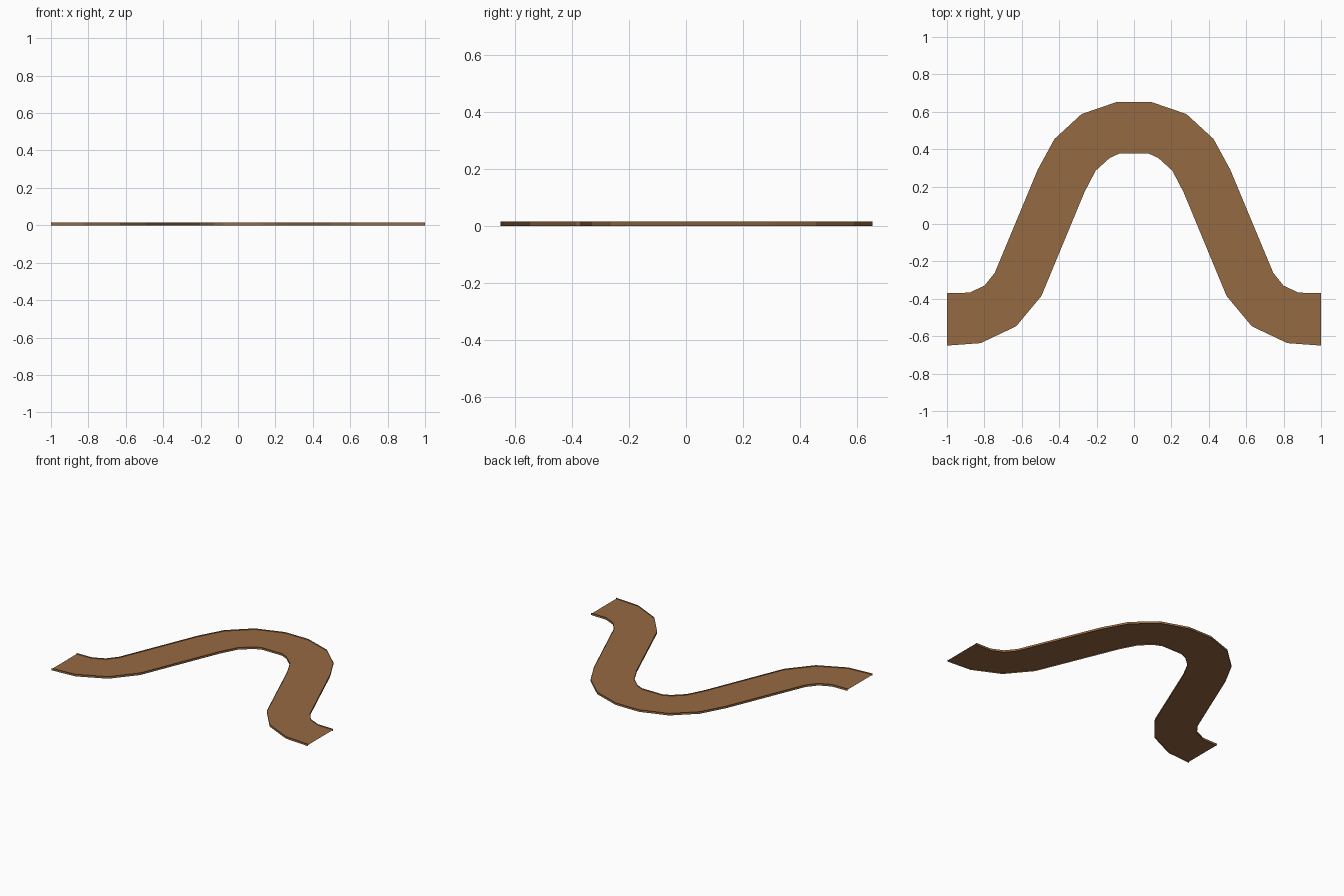
import bpy

if "Cube" in bpy.data.objects:
    bpy.data.objects.remove(bpy.data.objects["Cube"])

HEIGHT = 0.015   # full height of the side strips
DECK = 0.0075    # level of the walking surface

# Left half of both path edges; the right half is mirrored
FAR = [(-1, -.37), (-.88, -.367), (-.80, -.33), (-.745, -.262),
       (-.515, .29), (-.425, .455), (-.28, .588), (-.09, .653)]
NEAR = [(-1, -.65), (-.82, -.637), (-.63, -.547), (-.495, -.385),
        (-.265, .17), (-.205, .285), (-.13, .353), (-.08, .376)]


def mirrored(points):
    return points + [(-x, y) for x, y in reversed(points)]


def strip(name, a, b, mat):
    """Row of quads between two matching lines of points."""
    n = len(a)
    mesh = bpy.data.meshes.new(name)
    faces = [(i, i + 1, n + i + 1, n + i) for i in range(n - 1)]
    mesh.from_pydata(a + b, [], faces)
    mesh.materials.append(mat)
    obj = bpy.data.objects.new(name, mesh)
    bpy.context.collection.objects.link(obj)
    return obj


def at(points, z):
    return [(x, y, z) for x, y in points]


dirt = bpy.data.materials.new("dirt brown")
dirt.diffuse_color = (0.30, 0.142, 0.053, 1)
dirt.use_nodes = True
dirt.node_tree.nodes["Principled BSDF"].inputs["Base Color"].default_value = dirt.diffuse_color

far, near = mirrored(FAR), mirrored(NEAR)

# Flat path surface, open at both ends
strip("path_surface", at(near, DECK), at(far, DECK), dirt)
# Thin upright strips along both edges, facing outward
strip("near_edge", at(near, 0), at(near, HEIGHT), dirt)
strip("far_edge", at(far, HEIGHT), at(far, 0), dirt)
